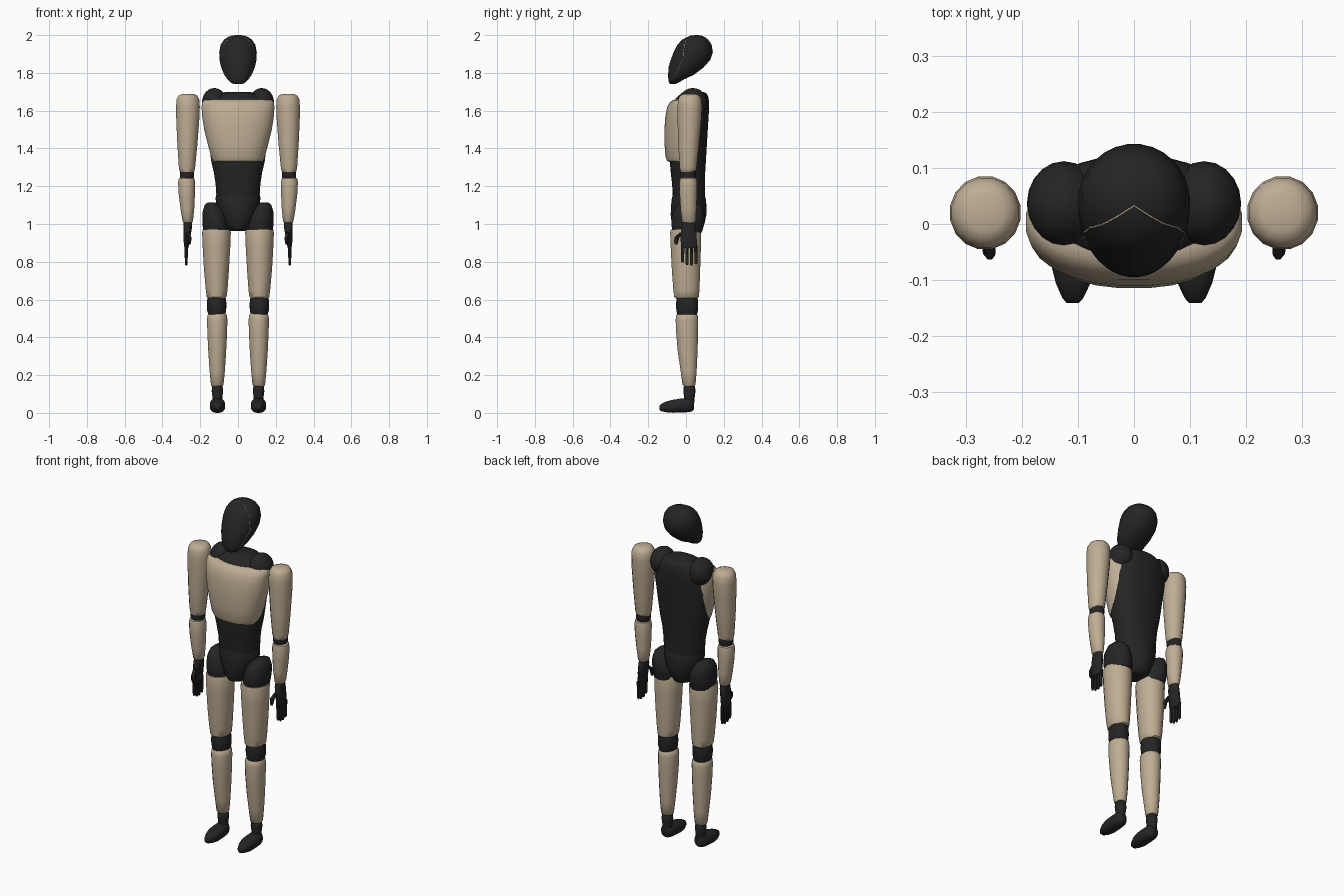
import bpy, bmesh, math
from mathutils import Vector
from mathutils.bvhtree import BVHTree


def material(name, rgb):
    m = bpy.data.materials.new(name)
    m.diffuse_color = (*rgb, 1)
    return m


TAN = material("warm_tan", (0.52, 0.42, 0.295))
DARK = material("charcoal", (0.018, 0.018, 0.019))


def finish(name, bm, mat, angle=40):
    bmesh.ops.recalc_face_normals(bm, faces=bm.faces)
    me = bpy.data.meshes.new(name)
    bm.to_mesh(me)
    bm.free()
    me.materials.append(mat)
    me.shade_smooth()
    me.set_sharp_from_angle(angle=math.radians(angle))
    ob = bpy.data.objects.new(name, me)
    bpy.context.collection.objects.link(ob)
    return ob


def loft(name, rings, mat, sides=20, power=2.0, axis="z", flip=1):
    """Skin rings (t, x0, x1, v0, v1); v is y for axis z, and z for axis y."""
    bm = bmesh.new()
    loops = []
    for t, x0, x1, v0, v1 in rings:
        loop = []
        for i in range(sides):
            a = 2 * math.pi * (i + 0.5) / sides
            c, s = math.cos(a), math.sin(a)
            c = math.copysign(abs(c) ** (2 / power), c)
            s = math.copysign(abs(s) ** (2 / power), s)
            x = flip * ((x0 + x1) / 2 + c * (x1 - x0) / 2)
            v = (v0 + v1) / 2 + s * (v1 - v0) / 2
            loop.append(bm.verts.new((x, v, t) if axis == "z" else (x, t, v)))
        loops.append(loop)
    for a, b in zip(loops, loops[1:]):
        for i in range(sides):
            j = (i + 1) % sides
            bm.faces.new((a[i], a[j], b[j], b[i]))
    bm.faces.new(loops[0])
    bm.faces.new(loops[-1])
    return finish(name, bm, mat)


def ball(name, centre, radii, mat):
    bm = bmesh.new()
    bmesh.ops.create_uvsphere(bm, u_segments=20, v_segments=12, radius=1)
    for v in bm.verts:
        v.co = Vector([c + r * p for c, r, p in zip(centre, radii, v.co)])
    return finish(name, bm, mat)


def limb(name, rings, mat, flip, sides=16):
    """Round segment from (z, centre x, centre y, radius x, radius y)."""
    loft(name, [(z, x - rx, x + rx, y - ry, y + ry) for z, x, y, rx, ry in rings],
         mat, sides, flip=flip)


# Head, leaning forward at the chin
head = loft("head", [
    (1.740, -.018, .018, -.082, -.058), (1.747, -.036, .036, -.090, -.042),
    (1.765, -.056, .056, -.094, -.012), (1.79, -.073, .073, -.095, .042),
    (1.83, -.090, .090, -.093, .095), (1.87, -.099, .099, -.081, .130),
    (1.91, -.100, .100, -.066, .143), (1.95, -.092, .092, -.045, .136),
    (1.975, -.075, .075, -.022, .119), (1.990, -.054, .054, .005, .100),
    (1.998, -.030, .030, .030, .078), (2.0, -.010, .010, .048, .062)], DARK, 28)

# Thin seam between face mask and skull
bm = bmesh.new()
bm.from_mesh(head.data)
tree = BVHTree.FromBMesh(bm)
half = [(0, .032, 2.0), (.05, .0, 1.985), (.09, -.015, 1.95),
        (.1, -.02, 1.87), (.085, -.045, 1.82), (.06, -.07, 1.77)]
path = [(-x, y, z) for x, y, z in half[:0:-1]] + half
points = []
for a, b in zip(path, path[1:]):
    points += [Vector(a).lerp(Vector(b), k / 5) for k in range(5)]
points = [tree.find_nearest(p)[0] for p in points + [Vector(path[-1])]]
bm.free()
curve = bpy.data.curves.new("face_seam", "CURVE")
curve.dimensions = "3D"
curve.bevel_depth = 0.0018
curve.bevel_resolution = 0
spline = curve.splines.new("POLY")
spline.points.add(len(points) - 1)
for sp, p in zip(spline.points, points):
    sp.co = (*p, 1)
curve.materials.append(TAN)
bpy.context.collection.objects.link(bpy.data.objects.new("face_seam", curve))

# Dark torso core from waist to collar
loft("torso_core", [
    (1.11, -.105, .105, -.066, .096), (1.15, -.115, .115, -.071, .100),
    (1.21, -.119, .119, -.074, .100), (1.27, -.128, .128, -.081, .102),
    (1.335, -.143, .143, -.087, .106), (1.42, -.153, .153, -.075, .111),
    (1.52, -.165, .165, -.072, .117), (1.60, -.165, .165, -.072, .122),
    (1.65, -.155, .155, -.066, .122), (1.675, -.125, .125, -.045, .118),
    (1.693, -.095, .095, -.022, .108), (1.698, -.07, .07, .0, .095)],
    DARK, 28, 2.3)

# Chest shell wrapping round the flanks
loft("chest_shell", [
    (1.328, -.120, .120, -.088, .072), (1.334, -.134, .134, -.100, .082),
    (1.355, -.143, .143, -.109, .089), (1.42, -.160, .160, -.114, .098),
    (1.50, -.180, .180, -.115, .105), (1.57, -.191, .191, -.110, .107),
    (1.62, -.194, .194, -.100, .105), (1.645, -.191, .191, -.085, .098),
    (1.656, -.180, .180, -.070, .088), (1.660, -.155, .155, -.055, .070)],
    TAN, 28, 2.25)

# Pelvis wedge
loft("pelvis", [
    (.963, -.040, .040, -.045, .060), (.970, -.055, .055, -.062, .080),
    (1.00, -.073, .073, -.076, .098), (1.05, -.095, .095, -.082, .109),
    (1.10, -.114, .114, -.080, .109), (1.135, -.120, .120, -.076, .105),
    (1.155, -.117, .117, -.070, .099)], DARK, 24)

for side, f in (("left", 1), ("right", -1)):
    # Shoulder and hip joints
    ball(f"{side}_shoulder", (f * .125, .036, 1.642), (.066, .076, .078), DARK)
    loft(f"{side}_hip", [
        (.955, .05, .182, -.07, .085), (.99, .05, .188, -.078, .095),
        (1.03, .055, .190, -.078, .100), (1.07, .072, .187, -.068, .096),
        (1.10, .095, .177, -.045, .080), (1.115, .125, .160, -.012, .045)],
        DARK, 20, flip=f)

    # Arm segments
    limb(f"{side}_upper_arm", [
        (1.268, .270, .011, .030, .030), (1.276, .270, .011, .039, .041),
        (1.30, .270, .011, .044, .046), (1.42, .268, .014, .054, .056),
        (1.55, .266, .018, .062, .064), (1.62, .265, .020, .064, .066),
        (1.66, .265, .020, .061, .063), (1.68, .265, .020, .050, .052),
        (1.688, .265, .020, .032, .034)], TAN, f)
    limb(f"{side}_elbow", [
        (1.235, .27, .012, .033, .035), (1.255, .27, .012, .039, .042),
        (1.295, .27, .012, .039, .042), (1.31, .27, .012, .033, .035)], DARK, f)
    limb(f"{side}_forearm", [
        (1.006, .266, .015, .022, .030), (1.014, .266, .015, .028, .037),
        (1.08, .268, .013, .037, .043), (1.16, .271, .012, .044, .047),
        (1.22, .272, .012, .046, .048), (1.24, .272, .012, .042, .044),
        (1.247, .272, .012, .033, .035)], TAN, f)

    # Hand: palm, four fingers and thumb
    limb(f"{side}_palm", [
        (.872, .273, .015, .010, .040), (.89, .273, .015, .014, .044),
        (.94, .270, .014, .020, .044), (.985, .266, .014, .024, .038),
        (1.012, .266, .014, .022, .030)], DARK, f, 12)
    for k, tip in enumerate((.795, .782, .780, .788)):
        y = -.018 + k * .0235
        limb(f"{side}_finger_{k + 1}", [
            (tip, .274, y, .005, .006), (tip + .012, .274, y, .008, .009),
            (.89, .274, y, .010, .010)], DARK, f, 8)
    limb(f"{side}_thumb", [
        (.892, .257, -.052, .006, .007), (.905, .257, -.052, .010, .012),
        (.93, .258, -.048, .012, .014), (.955, .264, -.022, .010, .012)], DARK, f, 8)

    # Leg segments
    limb(f"{side}_thigh", [
        (.605, .113, .003, .044, .055), (.614, .113, .003, .053, .066),
        (.65, .113, .002, .058, .070), (.76, .114, .000, .067, .076),
        (.88, .114, -.001, .074, .081), (.955, .114, -.002, .077, .083),
        (.972, .114, -.002, .073, .079)], TAN, f, 20)
    limb(f"{side}_knee", [
        (.515, .112, .006, .044, .052), (.54, .113, .006, .051, .058),
        (.57, .113, .006, .053, .060), (.60, .113, .006, .051, .058),
        (.62, .113, .006, .045, .052)], DARK, f)
    limb(f"{side}_shin", [
        (.138, .110, .016, .025, .025), (.148, .110, .016, .034, .035),
        (.22, .110, .014, .041, .043), (.32, .110, .009, .048, .053),
        (.42, .110, .006, .053, .059), (.49, .110, .005, .055, .061),
        (.515, .110, .005, .053, .059), (.526, .110, .005, .044, .050)], TAN, f)

    # Ankle and foot
    limb(f"{side}_ankle", [
        (.055, .109, .018, .026, .027), (.085, .109, .018, .027, .029),
        (.115, .109, .018, .031, .033), (.142, .109, .018, .028, .030),
        (.152, .109, .018, .02, .022)], DARK, f)
    loft(f"{side}_foot", [
        (-.141, .098, .120, .018, .036), (-.132, .090, .128, .009, .048),
        (-.105, .077, .140, .003, .061), (-.07, .068, .149, .000, .070),
        (-.03, .067, .150, .002, .076), (.01, .071, .147, .003, .080),
        (.032, .078, .140, .007, .078), (.042, .090, .128, .018, .066)],
        DARK, 16, 2.5, "y", f)
